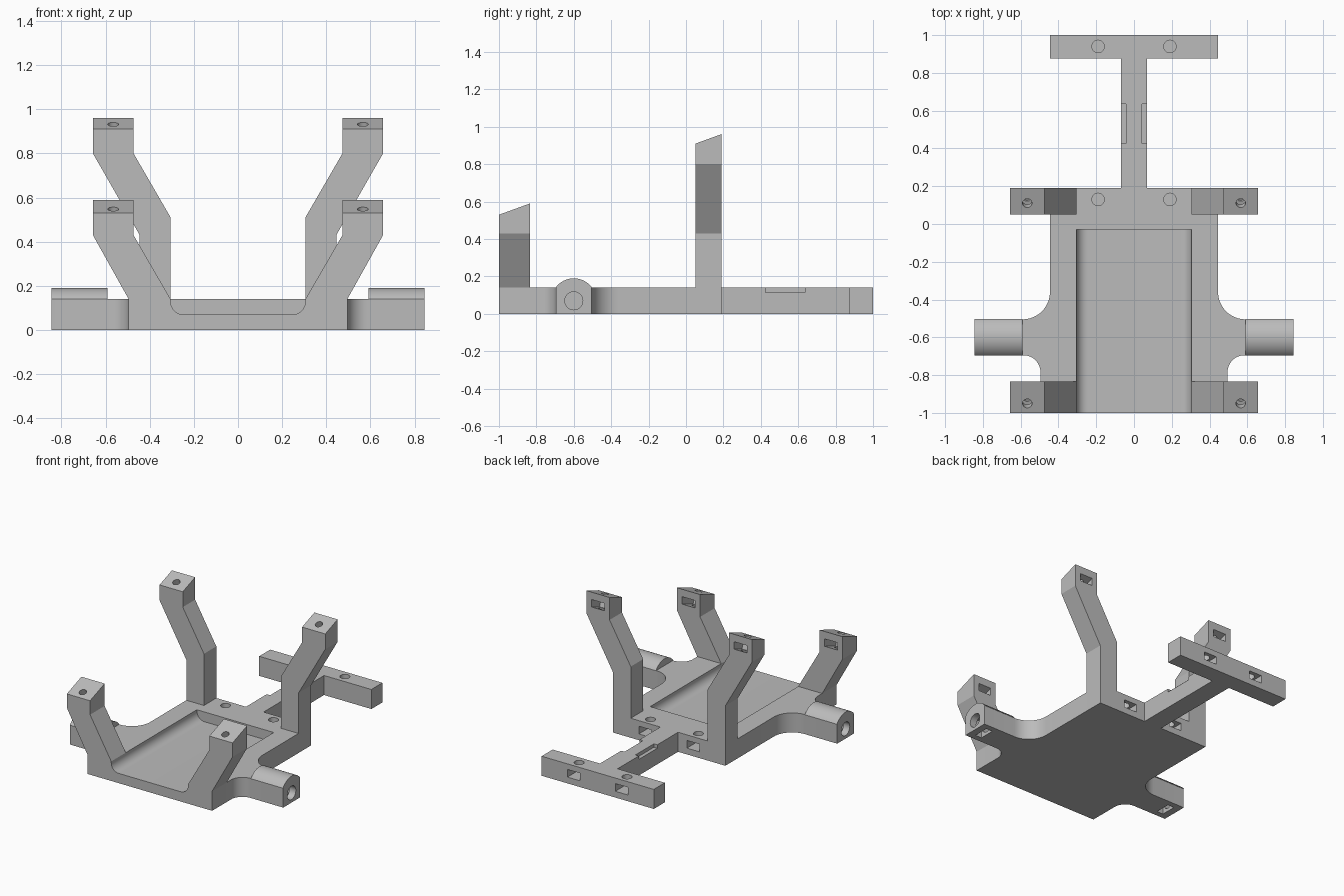
import bpy, bmesh, math
from mathutils import Matrix, Vector

if "Cube" in bpy.data.objects:
    bpy.data.objects.remove(bpy.data.objects["Cube"], do_unlink=True)

grey = bpy.data.materials.new("plain_grey")
grey.use_nodes = True
grey.diffuse_color = (0.5, 0.5, 0.5, 1)
grey.node_tree.nodes["Principled BSDF"].inputs["Base Color"].default_value = (0.5, 0.5, 0.5, 1)

DECK = 0.14          # plate thickness
TILT = math.radians(20)


def add_object(name, bm):
    bmesh.ops.recalc_face_normals(bm, faces=bm.faces)
    mesh = bpy.data.meshes.new(name)
    bm.to_mesh(mesh)
    bm.free()
    mesh.materials.append(grey)
    obj = bpy.data.objects.new(name, mesh)
    bpy.context.collection.objects.link(obj)
    return obj


def prism(name, profile, axis, start, end):
    """Extrude a 2D profile along the given axis."""
    place = {"x": lambda p, t: (t, p[0], p[1]),
             "y": lambda p, t: (p[0], t, p[1]),
             "z": lambda p, t: (p[0], p[1], t)}[axis]
    bm = bmesh.new()
    face = bm.faces.new([bm.verts.new(place(p, start)) for p in profile])
    new = bmesh.ops.extrude_face_region(bm, geom=[face])["geom"]
    shift = Vector(place((0, 0), end - start))
    bmesh.ops.translate(bm, vec=shift, verts=[g for g in new if isinstance(g, bmesh.types.BMVert)])
    return add_object(name, bm)


def box(name, low, high, matrix=Matrix()):
    bm = bmesh.new()
    low, high = Vector(low), Vector(high)
    bmesh.ops.create_cube(bm, size=1, matrix=matrix @ Matrix.Translation((low + high) / 2)
                          @ Matrix.Diagonal((high - low).to_4d()))
    return add_object(name, bm)


def rod(name, radius, depth, matrix):
    bm = bmesh.new()
    bmesh.ops.create_cone(bm, cap_ends=True, segments=32, radius1=radius, radius2=radius,
                          depth=depth, matrix=matrix)
    return add_object(name, bm)


def arc(cx, cy, r, a, b, n=12):
    angles = [math.radians(a + (b - a) * i / n) for i in range(n + 1)]
    return [(cx + r * math.cos(t), cy + r * math.sin(t)) for t in angles]


def mirrored(half):
    return half + [(-x, y) for x, y in reversed(half)]


def cut(target, cutter):
    cutter.hide_render = True
    mod = target.modifiers.new("cut", "BOOLEAN")
    mod.operation, mod.solver, mod.object = "DIFFERENCE", "EXACT", cutter
    bpy.context.view_layer.objects.active = target
    bpy.ops.object.modifier_apply(modifier=mod.name)
    bpy.data.objects.remove(cutter, do_unlink=True)


# Base plate with side arms, neck and tail bar
half = [(0.495, -1)] + arc(0.585, -0.785, 0.09, 180, 90)
half += [(0.845, -0.695), (0.845, -0.505)] + arc(0.59, -0.36, 0.145, 270, 180)
half += [(0.445, 0.19), (0.07, 0.19), (0.07, 0.875), (0.445, 0.875), (0.445, 1)]
base = prism("base_plate", mirrored(half), "z", 0, DECK)
parts = [base]

# Open-fronted tray with rounded lower corners
tray = [(0.305, 0.3)] + arc(0.245, 0.13, 0.06, 0, -90)
cut(base, prism("tray_cutter", mirrored(tray), "y", -1.1, -0.03))

for s, side in ((1, "left"), (-1, "right")):
    # Vertical screw holes meeting nut slots in the rear faces
    for hole_y, back in ((0.13, 0.19), (0.94, 1.0)):
        cut(base, rod("hole", 0.033, 0.12, Matrix.Translation((s * 0.19, hole_y, 0.11))))
        x = s * 0.19
        cut(base, box("slot", (x - 0.05, hole_y - 0.045, 0.045), (x + 0.05, back + 0.05, 0.1)))

    # Notch along the neck edge
    xs = sorted((s * 0.043, s * 0.1))
    cut(base, box("notch", (xs[0], 0.425, 0.115), (xs[1], 0.635, 0.2)))

    # Axle hole in the arm end with a nut slot from below
    turn = Matrix.Rotation(math.pi / 2, 4, "Y")
    cut(base, rod("axle_hole", 0.048, 0.3, Matrix.Translation((s * 0.82, -0.6, 0.07)) @ turn))
    xs = sorted((s * 0.745, s * 0.795))
    cut(base, box("axle_slot", (xs[0], -0.655, -0.05), (xs[1], -0.545, 0.122)))

    # Rounded top of the arm
    edge = math.degrees(math.asin((DECK - 0.07) / 0.12))
    crown = arc(-0.6, 0.07, 0.12, edge, 180 - edge, 20)
    parts.append(prism(side + "_arm_crown", crown, "x", s * 0.59, s * 0.845))

    # Cranked posts: profile, front and back, top height, rise, hole position
    front = [(0.495, DECK), (0.657, 0.43), (0.657, 0.53), (0.473, 0.53), (0.473, 0.43), (0.305, DECK)]
    rear = [(0.445, DECK), (0.445, 0.43), (0.657, 0.8), (0.657, 0.91), (0.473, 0.91),
            (0.473, 0.8), (0.305, 0.51), (0.305, DECK)]
    for name, shape, y0, y1, top, hole_y in (("front", front, -1, -0.835, 0.53, -0.95),
                                             ("rear", rear, 0.05, 0.19, 0.91, 0.11)):
        post = prism(f"{side}_{name}_post", [(s * x, z) for x, z in shape], "y", y0, y1)
        slope = math.tan(TILT)
        for v in post.data.vertices:
            if v.co.z > top - 0.001:
                v.co.z += (v.co.y - y0) * slope
        # Tilted screw hole and nut slot
        frame = (Matrix.Translation((s * 0.565, hole_y, top + (hole_y - y0) * slope))
                 @ Matrix.Rotation(TILT, 4, "X"))
        cut(post, rod("post_hole", 0.025, 0.18, frame @ Matrix.Translation((0, 0, -0.03))))
        cut(post, box("post_slot", (-0.05, -0.045, -0.1), (0.05, 0.25, -0.05), frame))
        parts.append(post)

# Smooth curves, sharp edges
bpy.ops.object.select_all(action="DESELECT")
for part in parts:
    part.select_set(True)
bpy.context.view_layer.objects.active = base
bpy.ops.object.shade_smooth_by_angle(angle=math.radians(20))
